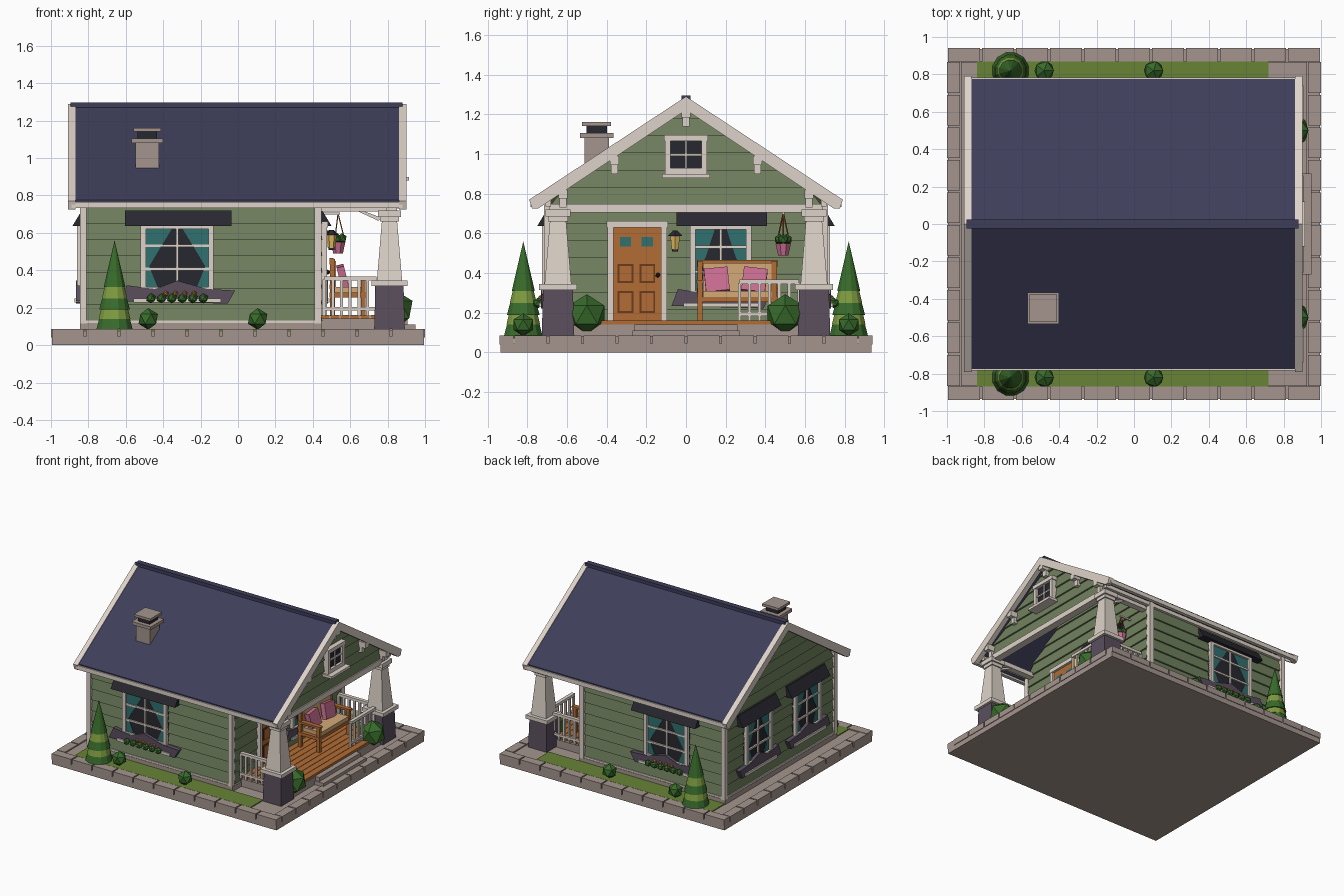
import bpy, bmesh, math
from mathutils import Matrix

if "Cube" in bpy.data.objects:
    bpy.data.objects.remove(bpy.data.objects["Cube"])

MATS = {}
PAL = dict(green="71805F", white="DDD2C8", navy="40405A", dark="2C2B33", stone="A3948D", wood="B06C38",
           plum="5A505E", teal="33716F", grass="688238", leaf="3B6B2F", lime="7D9A42", pink="C86C90",
           beige="D2A878", brown="6A3E22", gold="E0B860", gap="3E4638")

def mat(c):
    if c not in MATS:
        m = bpy.data.materials.new(c)
        h = PAL[c]
        m.diffuse_color = [(int(h[i:i + 2], 16) / 255) ** 2.2 for i in (0, 2, 4)] + [1]
        m.use_nodes = True
        m.node_tree.nodes["Principled BSDF"].inputs["Base Color"].default_value = m.diffuse_color
        MATS[c] = m
    return MATS[c]

def finish(name, bm, col, M=Matrix()):
    bm.transform(M)
    bmesh.ops.recalc_face_normals(bm, faces=bm.faces[:])
    me = bpy.data.meshes.new(name)
    bm.to_mesh(me)
    bm.free()
    me.materials.append(mat(col))
    o = bpy.data.objects.new(name, me)
    bpy.context.collection.objects.link(o)
    return o

def add_loft(bm, a, b):
    va, vb = [bm.verts.new(p) for p in a], [bm.verts.new(p) for p in b]
    n = len(a)
    bm.faces.new(va)
    bm.faces.new(vb)
    for i in range(n):
        bm.faces.new((va[i], va[(i + 1) % n], vb[(i + 1) % n], vb[i]))

def boxes(name, col, items, M=Matrix()):
    """Several axis-aligned boxes (x0,x1,y0,y1,z0,z1) in one object."""
    bm = bmesh.new()
    for x0, x1, y0, y1, z0, z1 in items:
        q = ((x0, y0), (x1, y0), (x1, y1), (x0, y1))
        add_loft(bm, [(x, y, z0) for x, y in q], [(x, y, z1) for x, y in q])
    return finish(name, bm, col, M)

def prism(name, col, poly, d0, d1, M):
    bm = bmesh.new()
    add_loft(bm, [(u, d0, z) for u, z in poly], [(u, d1, z) for u, z in poly])
    return finish(name, bm, col, M)

def cone(name, col, x, y, z0, z1, r1, r2, seg=12):
    bm = bmesh.new()
    rot = Matrix.Rotation(math.pi / seg, 4, 'Z')
    bmesh.ops.create_cone(bm, cap_ends=True, segments=seg, radius1=r1, radius2=r2, depth=z1 - z0)
    return finish(name, bm, col, Matrix.Translation((x, y, (z0 + z1) / 2)) @ rot)

def ball(name, col, p, r, M=Matrix()):
    bm = bmesh.new()
    bmesh.ops.create_icosphere(bm, subdivisions=1, radius=r)
    bm.transform(Matrix.Translation(p))
    return finish(name, bm, col, M)

def frame(u, d, o):
    """Wall frame: u runs along the wall, d points outward, z is up."""
    return Matrix(((u[0], d[0], 0, o[0]), (u[1], d[1], 0, o[1]), (0, 0, 1, 0), (0, 0, 0, 1)))

FRONT = frame((1, 0), (0, -1), (0, -.685))
BACK = frame((1, 0), (0, 1), (0, .685))
PORCH = frame((0, 1), (1, 0), (.435, 0))
REAR = frame((0, 1), (-1, 0), (-.82, 0))
GABLE = frame((0, 1), (1, 0), (.825, 0))
XAX = frame((0, 1), (1, 0), (0, 0))

# Ground slab, paver rim, lawn strips
boxes("base_slab", "stone", [(-.995, .995, -.935, .935, 0, .045), (-.925, .925, -.865, .865, .045, .08)])
rim = []
for i in range(11):
    x = -1 + i * 2 / 11
    rim += [(x + .005, x + 2 / 11 - .005, s * .905 - .035, s * .905 + .035, .04, .086) for s in (-1, 1)]
for i in range(10):
    y = -.87 + i * .174
    rim += [(s * .965 - .035, s * .965 + .035, y + .005, y + .169, .04, .086) for s in (-1, 1)]
boxes("paver_rim", "stone", rim)
boxes("lawn", "grass", [(-.84, .72, s * .79 - .08, s * .79 + .08, .07, .087) for s in (-1, 1)])

# House body, foundation and gable walls
boxes("foundation", "stone", [(-.845, .45, -.71, .71, .08, .118)])
core = [(-.68, .1), (.68, .1), (.68, .785), (0, 1.235), (-.68, .785)]
prism("house_core", "gap", core, -.815, .43, XAX)
prism("porch_gable_wall", "gap", [(-.68, .745), (.68, .745), (.68, .785), (0, 1.235), (-.68, .785)], .79, .82, XAX)

def siding(name, M, u0, u1, z0, z1, gable=False, step=.0865):
    bm = bmesh.new()
    for i in range(math.ceil((z1 - z0) / step - .01)):
        a, b = z0 + i * step, min(z0 + (i + 1) * step, z1)
        lim = lambda z: (1.235 - z) / .658 if gable else 9
        q = [(max(u0, -lim(a)), a), (min(u1, lim(a)), a), (min(u1, lim(b)), b), (max(u0, -lim(b)), b)]
        add_loft(bm, [(u, -.01, z) for u, z in q], [(u, .016 if k < 2 else .003, z) for k, (u, z) in enumerate(q)])
    finish(name, bm, "green", M)

siding("front_siding", FRONT, -.82, .43, .13, .765)
siding("back_siding", BACK, -.82, .43, .13, .765)
siding("porch_siding", PORCH, -.68, .68, .13, 1.21, True)
siding("rear_siding", REAR, -.68, .68, .13, 1.21, True)
siding("gable_siding", GABLE, -.68, .68, .745, 1.215, True)

# White corner boards, skirting and frieze
trim = []
for s in (-1, 1):
    y = s * .695
    trim += [(-.845, -.81, y - .02, y + .02, .115, .77), (.41, .447, y - .02, y + .02, .115, .77),
             (-.84, .445, y - .012, y + .012, .115, .132), (-.84, .86, y - .014, y + .014, .735, .765)]
trim += [(-.843, -.825, -.7, .7, .115, .132)]
boxes("house_trim", "white", trim)

# Roof: slabs, bargeboards, fascia, ridge
for s, n in ((-1, "front"), (1, "back")):
    prism(n + "_roof", "navy", [(0, 1.285), (s * .775, .775), (s * .775, .735), (0, 1.24)], -.88, .87, XAX)
    barge = [(0, 1.29), (s * .79, .77), (s * .775, .725), (s * .745, .725), (0, 1.222)]
    for d0, d1 in ((-.91, -.87), (.86, .9)):
        prism(n + "_bargeboard", "white", barge, d0, d1, XAX)
    boxes(n + "_fascia", "white", [(-.89, .88, s * .77 - .014, s * .77 + .014, .732, .766)])
boxes("ridge_cap", "navy", [(-.895, .88, -.023, .023, 1.268, 1.296)])

# Chimney
cx, cy = -.485, -.45
def sq(r, z0, z1): return (cx - r, cx + r, cy - r, cy + r, z0, z1)
boxes("chimney", "stone", [sq(.062, .88, 1.085), sq(.084, 1.08, 1.105), sq(.073, 1.142, 1.162)])
boxes("chimney_flue", "dark", [sq(.052, 1.1, 1.145)])

# Windows with curtains, skewed awning and planter
def window(name, M, u, k=1, plants=False):
    w = .195 * k
    z0, z1 = .285, .645
    boxes(name + "_glass", "dark", [(u - w, u + w, 0, .02, z0, z1)], M)
    boxes(name + "_frame", "white", [(u - w, u - w + .028, 0, .04, z0, z1), (u + w - .028, u + w, 0, .04, z0, z1),
          (u - w, u + w, 0, .04, z1 - .025, z1), (u - w, u + w, 0, .04, z0, z0 + .025),
          (u - .007, u + .007, 0, .032, z0, z1), (u - w, u + w, 0, .032, .525, .539), (u - w, u + w, 0, .032, .4, .414),
          (u - w * 1.2, u + w * 1.2, 0, .055, .228, .25)], M)
    for s in (-1, 1):
        prism(name + "_curtain", "teal", [(u + s * (w - .025), .62), (u + s * .03, .62), (u + s * (w - .08), .48),
              (u + s * (w - .045), .42), (u + s * (w - .09), .31), (u + s * (w - .025), .31)], .015, .024, M)
    bm = bmesh.new()
    tri = [[(u + a * k, d, z) for d, z in ((.0, .72), (.015, .72), (.065, .637), (.0, .637))] for a in (-.28, .29)]
    add_loft(bm, *tri)
    finish(name + "_awning", bm, "dark", M)
    prism(name + "_planter", "plum", [(u + a * k, z) for a, z in
          ((-.27, .32), (-.31, .235), (.27, .222), (.31, .292), (.16, .3), (0, .345), (-.12, .3))], .01, .045, M)
    if plants:
        for i in range(6):
            ball(name + "_plant", "leaf", (u - .14 + i * .056, .06, .25), .027, M)
            if i < 4:
                ball(name + "_flower", "wood", (u - .06 + i * .05, .045, .275), .016, M)

window("front_window", FRONT, -.325, 1, True)
window("back_window", BACK, -.325, 1, True)
window("porch_window", PORCH, .175, .8)
for y in (-.33, .29):
    window("rear_window", REAR, y, .85)

# Attic window and gable brackets
boxes("attic_glass", "dark", [(-.085, .085, 0, .03, .92, 1.07)], GABLE)
boxes("attic_frame", "white", [(-.105, -.078, 0, .05, .9, 1.09), (.078, .105, 0, .05, .9, 1.09), (-.112, .112, 0, .055, 1.065, 1.095),
      (-.105, .105, 0, .05, .9, .93), (-.12, .12, 0, .09, .88, .9), (-.006, .006, 0, .04, .92, 1.07), (-.08, .08, 0, .04, .99, 1.002)], GABLE)
for y, z in ((0, 1.2), (-.36, .96), (.36, .96), (-.62, .79), (.62, .79)):
    boxes("gable_bracket", "white", [(y - .018, y + .018, 0, .035, z - .06, z + .03), (y - .022, y + .022, 0, .07, z - .015, z + .03)], GABLE)

# Porch: deck, steps, columns, beams
boxes("porch_base", "stone", [(.44, .87, -.6, .6, .08, .142)])
boxes("porch_deck", "wood", [(.44 + i * .0535, .49 + i * .0535, -.58, .58, .14, .16) for i in range(8)])
boxes("porch_steps", "stone", [(.86, .95, -.27, .27, .08, .11), (.86, .905, -.26, .26, .1, .142)])
boxes("porch_beam", "white", [(.79, .85, -.69, .69, .705, .748)] + [(.44, .83, s * .645 - .025, s * .645 + .025, .715, .75) for s in (-1, 1)])
for s in (-1, 1):
    y, r2 = s * .645, math.sqrt(2)
    cone("column_pier", "plum", .81, y, .085, .32, .082 * r2, .075 * r2, 4)
    cone("column_shaft", "white", .81, y, .34, .67, .068 * r2, .04 * r2, 4)
    boxes("column_caps", "white", [(.81 - r, .81 + r, y - r, y + r, a, b) for r, a, b in
          ((.095, .315, .345), (.05, .66, .69), (.062, .685, .72))])
    prism("knee_brace", "white", [(.62, .725), (.65, .725), (.77, .68), (.75, .665)], y - .015, y + .015, Matrix())

# Railings
def railing(name, M, u0, u1):
    n = round((u1 - u0) / .05)
    bars = [(u0, u1, -.014, .014, .345, .367), (u0, u1, -.01, .01, .185, .203)]
    bars += [(u0 + (u1 - u0) * i / n - .008, u0 + (u1 - u0) * i / n + .008, -.008, .008, .155, .35) for i in range(n + 1)]
    boxes(name, "white", bars, M)

for s in (-1, 1):
    railing("side_railing", Matrix.Translation((0, s * .62, 0)), .46, .74)
railing("front_railing", frame((0, 1), (1, 0), (.81, 0)), .27, .57)

# Door with frame, panels and lights
boxes("door_frame", "white", [(-.395, -.365, 0, .04, .14, .655), (-.125, -.095, 0, .04, .14, .655), (-.4, -.09, 0, .045, .63, .662)], PORCH)
boxes("door", "wood", [(-.37, -.12, 0, .026, .15, .635)], PORCH)
for u in (-.305, -.195):
    boxes("door_light", "teal", [(u - .028, u + .028, 0, .03, .535, .582)], PORCH)
    for z0, z1 in ((.2, .31), (.35, .445)):
        boxes("door_panel_edge", "brown", [(u - .04, u + .04, 0, .03, z0, z1)], PORCH)
        boxes("door_panel", "wood", [(u - .03, u + .03, 0, .034, z0 + .01, z1 - .01)], PORCH)
ball("door_knob", "dark", (-.142, .045, .39), .013, PORCH)

# Wall lantern
cone("lantern_glass", "gold", .5, -.055, .52, .59, .02, .028, 6)
cone("lantern_roof", "dark", .5, -.055, .588, .615, .042, .012, 6)
boxes("lantern_mount", "dark", [(.44, .5, -.065, -.045, .598, .612), (.485, .515, -.07, -.04, .508, .522)])

# Bench with cushions
boxes("bench", "wood", [(x - .013, x + .013, y - .013, y + .013, .155, h) for x, h in ((.505, .46), (.67, .36)) for y in (.07, .445)]
      + [(.49, .685, .055, .46, .255, .28), (.49, .51, .055, .46, .43, .467), (.49, .51, .055, .46, .3, .325)]
      + [(.49, .69, y - .018, y + .018, .35, .366) for y in (.07, .445)])
boxes("bench_cushion", "beige", [(.5, .68, .085, .43, .28, .31), (.505, .525, .085, .43, .31, .45)])
for y, t in ((.155, .1), (.345, -.12)):
    M = Matrix.Translation((.56, y, .365)) @ Matrix.Rotation(-.25, 4, 'Y') @ Matrix.Rotation(t, 4, 'X')
    boxes("bench_pillow", "pink", [(-.02, .02, -.06, .06, -.06, .06)], M)

# Hanging basket
cone("basket_pot", "pink", .535, .49, .49, .55, .028, .042, 8)
for i in range(3):
    a = i * 2 * math.pi / 3
    x, y = math.cos(a), math.sin(a)
    ball("basket_plant", "leaf", (.535 + x * .02, .49 + y * .02, .57), .028)
    bm = bmesh.new()
    add_loft(bm, *[[(.535 + x * r + e, .49 + y * r + f, z) for e, f in ((-.003, -.003), (.003, -.003), (0, .004))]
                   for r, z in ((.038, .55), (.001, .7))])
    finish("basket_cord", bm, "brown")
boxes("basket_arm", "white", [(.44, .545, .484, .496, .698, .71)])

# Conifers and bushes
for s in (-1, 1):
    y = s * .82
    for z0, z1, r1, r2, c in ((.085, .16, .1, .08, "leaf"), (.14, .2, .088, .073, "lime"), (.19, .27, .085, .063, "leaf"),
                              (.25, .33, .07, .05, "lime"), (.31, .56, .06, .0, "leaf")):
        cone("conifer_tier", c, -.66, y, z0, z1, r1, r2)
    for x in (-.48, .105):
        ball("small_bush", "leaf", (x, y, .14), .058)
    ball("big_bush", "leaf", (.84, s * .5, .19), .104)
